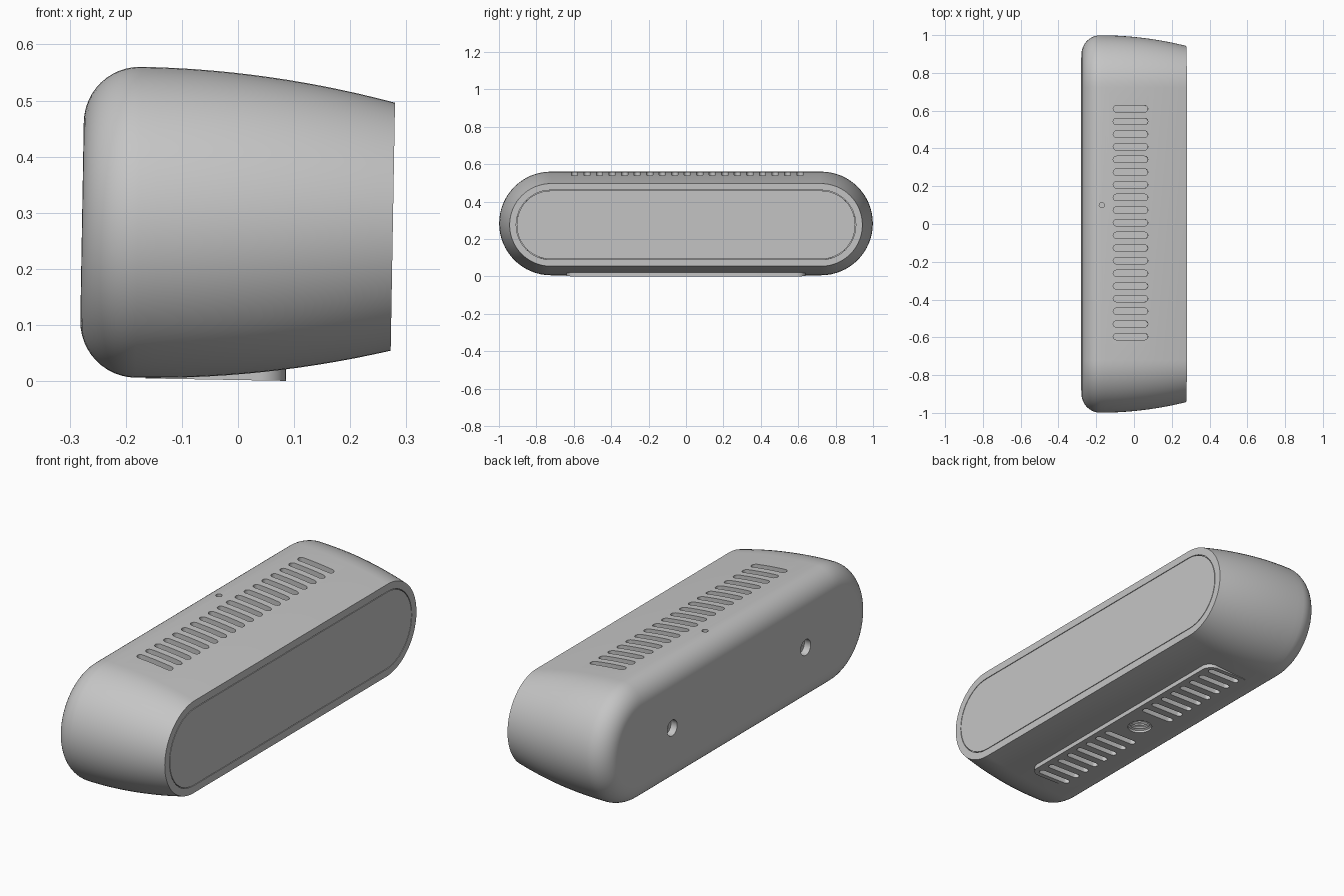
import bpy, bmesh, math
from mathutils import Matrix, Vector

if "Cube" in bpy.data.objects:
    bpy.data.objects.remove(bpy.data.objects["Cube"], do_unlink=True)

MID = 0.28          # height of the body axis
HALF = 0.722        # half length of the straight part of the body outline
R_MAX, R_FRONT = 0.277, 0.221
BACK, SHOULDER, FRONT = -0.278, -0.178, 0.276
TILT = Matrix.Translation((0, 0, MID)) @ Matrix.Rotation(math.radians(1), 4, "Y") @ Matrix.Translation((0, 0, -MID))

grey = bpy.data.materials.new("grey_plastic")
grey.use_nodes = True
colour = (0.56, 0.56, 0.56, 1)
grey.diffuse_color = colour
grey.node_tree.nodes["Principled BSDF"].inputs["Base Color"].default_value = colour


def along_x(u, v, w):
    return Vector((w, u, v))


def along_z(u, v, w):
    return Vector((u, v, w))


def loft(bm, rings, half, axes, centre, steps=24):
    """Capsule outlines (position, radius) joined along one axis and capped."""
    loops = []
    for w, r in rings:
        pts = []
        for side in (1, -1):
            for i in range(steps + 1 if half else steps):
                a = math.pi * i / steps - math.pi / 2
                pts.append((side * (half + r * math.cos(a)), side * r * math.sin(a)))
        loops.append([bm.verts.new(axes(u, v, w) + Vector(centre)) for u, v in pts])
    n = len(loops[0])
    for lo, hi in zip(loops, loops[1:]):
        for i in range(n):
            j = (i + 1) % n
            bm.faces.new((lo[i], lo[j], hi[j], hi[i]))
    bm.faces.new(loops[0][::-1])
    bm.faces.new(loops[-1])


def make(name, bm):
    bmesh.ops.recalc_face_normals(bm, faces=bm.faces[:])
    mesh = bpy.data.meshes.new(name)
    bm.to_mesh(mesh)
    bm.free()
    ob = bpy.data.objects.new(name, mesh)
    bpy.context.collection.objects.link(ob)
    mesh.materials.append(grey)
    return ob


def activate(ob):
    bpy.ops.object.select_all(action="DESELECT")
    ob.select_set(True)
    bpy.context.view_layer.objects.active = ob


def cut(ob, cutter):
    activate(ob)
    mod = ob.modifiers.new("cut", "BOOLEAN")
    mod.operation, mod.solver, mod.object = "DIFFERENCE", "EXACT", cutter
    bpy.ops.object.modifier_apply(modifier=mod.name)


# Body: rounded back, then a gentle taper towards the flat front
rings = []
for i in range(13):
    a = math.pi / 2 * i / 12
    rings.append((SHOULDER - 0.1 * math.cos(a), R_MAX - 0.1 + 0.1 * math.sin(a)))
for i in range(1, 15):
    t = i / 14
    rings.append((SHOULDER + (FRONT - SHOULDER) * t, R_MAX - (R_MAX - R_FRONT) * t * t))
bm = bmesh.new()
loft(bm, rings, HALF, along_x, (0, 0, MID), 32)
body = make("body", bm)

# Foot pad under the body
bm = bmesh.new()
bmesh.ops.create_cube(bm, size=1)
bmesh.ops.scale(bm, vec=(0.25, 1.28, 0.033), verts=bm.verts[:])
bmesh.ops.translate(bm, vec=(-0.035, 0, 0.0185), verts=bm.verts[:])
upright = [e for e in bm.edges if abs(e.verts[0].co.z - e.verts[1].co.z) > 0.01]
bmesh.ops.bevel(bm, geom=upright, offset=0.05, segments=8, affect="EDGES", profile=0.5)
pad = make("foot_pad", bm)

# Top vent slots and the small pinhole
bm = bmesh.new()
for k in range(-9, 10):
    loft(bm, [(0.515, 0.017), (0.6, 0.017)], 0.075, along_z, (-0.023, 0.0067 + k * 0.067, 0), 8)
loft(bm, [(0.54, 0.014), (0.6, 0.014)], 0, along_z, (-0.175, 0.1, 0), 12)
top_cutter = make("top_cutter", bm)

# Bottom vent slots and the stand socket
bm = bmesh.new()
for k in range(2, 10):
    for side in (1, -1):
        loft(bm, [(-0.05, 0.015), (0.045, 0.015)], 0.072, along_z, (-0.025, side * k * 0.067, 0), 8)
loft(bm, [(-0.05, 0.055), (0.09, 0.055)], 0, along_z, (-0.03, 0, 0), 20)
bottom_cutter = make("bottom_cutter", bm)

# Stepped screw holes in the back
bm = bmesh.new()
for y in (0.5, -0.5):
    loft(bm, [(-0.35, 0.037), (-0.245, 0.037), (-0.245, 0.02), (-0.2, 0.02)], 0, along_x, (0, y, MID - 0.005), 16)
back_cutter = make("back_cutter", bm)

# Recess for the front panel
bm = bmesh.new()
loft(bm, [(FRONT - 0.012, 0.186), (FRONT + 0.05, 0.186)], HALF, along_x, (0, 0, MID))
front_cutter = make("front_cutter", bm)

for cutter in (top_cutter, bottom_cutter, back_cutter, front_cutter):
    cut(body, cutter)
cut(pad, bottom_cutter)
for cutter in (top_cutter, bottom_cutter, back_cutter, front_cutter):
    bpy.data.objects.remove(cutter, do_unlink=True)

# Front panel, flush with the rim
bm = bmesh.new()
loft(bm, [(FRONT - 0.014, 0.183), (FRONT, 0.183)], HALF, along_x, (0, 0, MID))
panel = make("front_panel", bm)

# Thread ridges inside the stand socket
bm = bmesh.new()
ridge = []
for i in range(4):
    z = 0.012 + i * 0.018
    ridge += [(z, 0.056), (z + 0.006, 0.046), (z + 0.012, 0.056)]
for (z0, r0), (z1, r1) in zip(ridge, ridge[1:]):
    ring = [bm.verts.new((-0.03 + r * math.cos(a), r * math.sin(a), z))
            for z, r in ((z0, r0), (z1, r1)) for a in [math.tau * i / 40 for i in range(40)]]
    for i in range(40):
        j = (i + 1) % 40
        bm.faces.new((ring[i], ring[i + 40], ring[j + 40], ring[j]))
bmesh.ops.remove_doubles(bm, verts=bm.verts[:], dist=0.0001)
thread = make("socket_thread", bm)
thread.data.flip_normals()
if sum(p.normal.dot(Vector((p.center.x + 0.03, p.center.y, 0))) for p in thread.data.polygons) > 0:
    thread.data.flip_normals()

# Tilt everything slightly and shade
for ob in (body, pad, panel, thread):
    ob.data.transform(TILT)
    activate(ob)
    bpy.ops.object.shade_smooth_by_angle(angle=math.radians(30))
